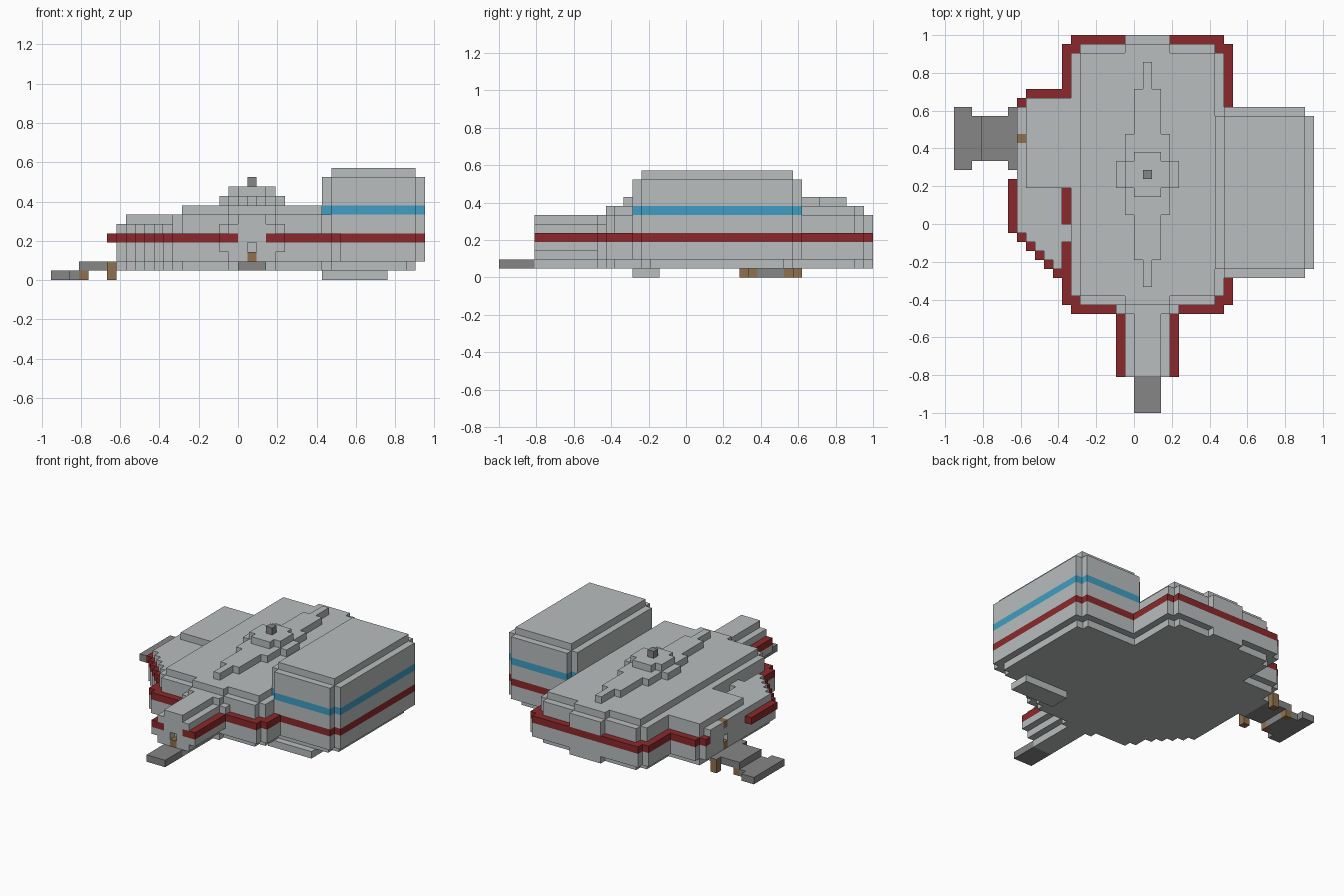
import bpy
import bmesh

if "Cube" in bpy.data.objects:
    bpy.data.objects.remove(bpy.data.objects["Cube"])

U = 2 / 42  # grid step: the model is 42 steps long


def make_material(name, r, g, b):
    mat = bpy.data.materials.new(name)
    mat.use_nodes = True
    mat.diffuse_color = (r, g, b, 1)
    mat.node_tree.nodes["Principled BSDF"].inputs["Base Color"].default_value = (r, g, b, 1)
    return mat


HULL = make_material("light grey", 0.48, 0.51, 0.51)
RED = make_material("dark red", 0.26, 0.022, 0.025)
BLUE = make_material("window blue", 0.05, 0.34, 0.54)
BROWN = make_material("brown", 0.27, 0.165, 0.075)
DARK = make_material("dark grey", 0.24, 0.24, 0.24)


def part(name, mat, prisms):
    """One object from prisms, each an outline in grid steps with bottom and top."""
    bm = bmesh.new()
    for outline, low, high in prisms:
        verts = [bm.verts.new(((x - 20) * U, (y - 21) * U, low * U)) for x, y in outline]
        face = bm.faces.new(verts)
        new = bmesh.ops.extrude_face_region(bm, geom=[face])["geom"]
        bmesh.ops.translate(bm, vec=(0, 0, (high - low) * U),
                            verts=[v for v in new if isinstance(v, bmesh.types.BMVert)])
    bmesh.ops.recalc_face_normals(bm, faces=bm.faces)
    mesh = bpy.data.meshes.new(name)
    bm.to_mesh(mesh)
    bm.free()
    mesh.materials.append(mat)
    obj = bpy.data.objects.new(name, mesh)
    bpy.context.collection.objects.link(obj)


def box(x0, x1, y0, y1, low, high):
    return ([(x0, y0), (x1, y0), (x1, y1), (x0, y1)], low, high)


def notched(x0, x1, y0, y1, low, high):
    """Rectangle with one grid step cut from each corner."""
    a, b, c, d = x0 + 1, x1 - 1, y0 + 1, y1 - 1
    return ([(a, y0), (b, y0), (b, c), (x1, c), (x1, d), (b, d), (b, y1), (a, y1),
             (a, d), (x0, d), (x0, c), (a, c)], low, high)


def stairs(start, end, low, high):
    """Diagonal stepped front edge of the side wing."""
    return [box(start + s, end, 19 - s, 20 - s, low, high) for s in range(end - start)]


# Main hull, stepped inwards above and below the red band
part("hull_base", HULL, [notched(13, 30, 12, 41, 1, 2), box(19, 24, 11, 42, 1, 2)])
part("hull_middle", HULL, [notched(12, 31, 11, 42, 2, 4)])
part("hull_band", RED, [notched(12, 31, 11, 42, 4, 5)])
part("hull_upper", HULL, [notched(13, 30, 12, 41, 5, 7), box(19, 24, 11, 42, 5, 7),
                          box(18, 25, 11, 13, 5, 6)])
part("hull_roof", HULL, [box(14, 29, 13, 40, 7, 8), box(19, 24, 12, 41, 7, 8)])

# Roof ridge, turret and beacon
part("roof_ridge", HULL, [box(21, 22, 14, 39, 8, 9), box(20, 23, 17, 36, 8, 9),
                          box(19, 24, 22, 31, 8, 9), box(18, 25, 25, 28, 8, 9)])
part("turret", HULL, [box(19, 24, 25, 28, 9, 10), box(20, 23, 24, 29, 9, 10)])
part("beacon", DARK, [box(21, 22, 26, 27, 10, 11)])

# Large side pod with red and blue bands
part("pod_base", HULL, [notched(29, 39, 16, 33, 1, 2)])
for name, mat, low, high in (("pod_lower", HULL, 2, 4), ("pod_red_band", RED, 4, 5),
                             ("pod_middle", HULL, 5, 7), ("pod_windows", BLUE, 7, 8),
                             ("pod_upper", HULL, 8, 11)):
    part(name, mat, [notched(29, 40, 15, 34, low, high)])
part("pod_roof", HULL, [box(30, 39, 16, 33, 11, 12)])
part("pod_foot", HULL, [box(29, 36, 15, 18, 0, 1)])

# Front nose with a recessed door window
part("nose", HULL, [box(20, 23, 4, 12, 1, 2), box(19, 21, 4, 12, 2, 3), box(22, 24, 4, 12, 2, 3),
                    box(21, 22, 5, 12, 2, 3), box(18, 21, 4, 11, 3, 4), box(22, 25, 4, 11, 3, 4),
                    box(21, 22, 5, 11, 3, 4), box(20, 23, 4, 11, 4, 5),
                    box(19, 24, 4, 12, 5, 6), box(20, 23, 4, 12, 6, 7)])
part("nose_band", RED, [box(18, 20, 4, 11, 4, 5), box(23, 25, 4, 11, 4, 5)])
part("nose_door_step", BROWN, [box(21, 22, 4, 5, 2, 3)])
part("front_ramp", DARK, [box(20, 23, 0, 4, 1, 2)])

# Side wing with a stepped diagonal edge
part("wing_base", HULL, [box(8, 13, 20, 35, 1, 2)] + stairs(8, 13, 1, 2))
part("wing_middle", HULL, [box(7, 13, 20, 26, 2, 4), box(8, 13, 26, 36, 2, 4),
                           box(7, 8, 34, 35, 2, 4)] + stairs(7, 12, 2, 4))
part("wing_band", RED, [box(6, 13, 20, 26, 4, 5), box(8, 13, 26, 36, 4, 5),
                        box(7, 8, 34, 35, 4, 5)] + stairs(7, 12, 4, 5))
part("wing_upper", HULL, [box(7, 12, 20, 26, 5, 6), box(12, 13, 19, 21, 5, 6)]
     + stairs(8, 12, 5, 6))
part("wing_roof", HULL, [box(8, 13, 25, 35, 5, 7)])

# Side doorway with brown blocks and a recess
part("side_door", HULL, [box(7, 8, 26, 30, 2, 6), box(7, 8, 31, 34, 2, 6),
                         box(7, 8, 28, 33, 1, 2), box(7, 8, 30, 31, 4, 5)])
part("side_door_blocks", BROWN, [box(7, 8, 30, 31, 2, 3), box(7, 8, 30, 31, 5, 6)])

# Side ramp and its posts
part("side_ramp", DARK, [box(4, 7, 28, 33, 1, 2), box(3, 4, 28, 29, 1, 2),
                         box(3, 4, 32, 33, 1, 2), box(3, 4, 29, 32, 0.5, 2),
                         box(0, 2, 27, 34, 0, 1), box(2, 3, 28, 33, 0, 1),
                         box(3, 4, 29, 32, 0, 0.5)])
part("ramp_posts", BROWN, [box(3, 4, 28, 29, 0, 1), box(3, 4, 32, 33, 0, 1),
                           box(6, 7, 27, 28, 0, 1.9), box(6, 7, 33, 34, 0, 1.9)])
part("post_caps", DARK, [box(6, 7, 27, 28, 1.9, 2), box(6, 7, 33, 34, 1.9, 2)])
